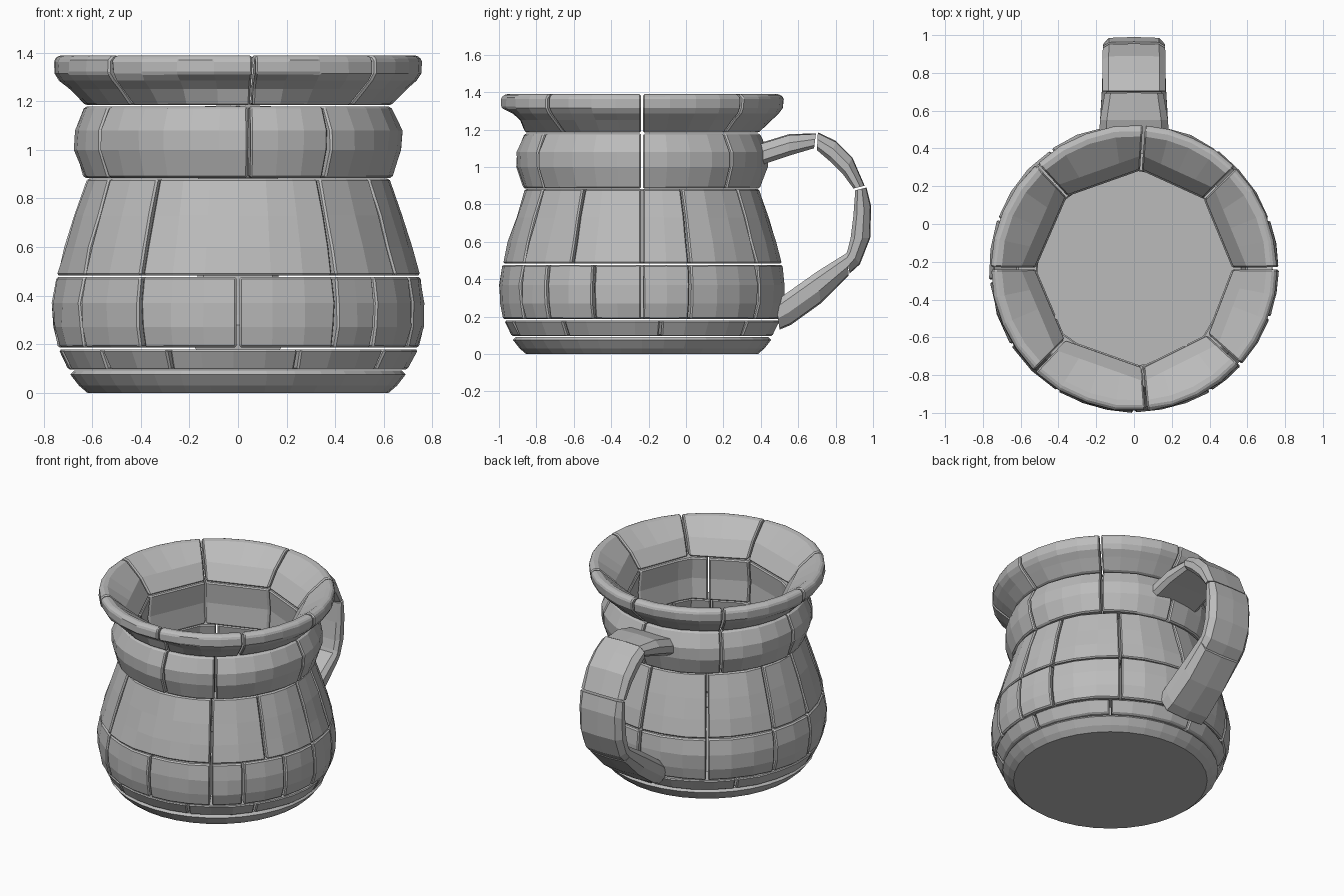
import bpy, bmesh, math, random
from mathutils import Vector

random.seed(4)
cube = bpy.data.objects.get("Cube")
if cube:
    bpy.data.objects.remove(cube)

CENTRE_Y = -0.235
GAP = 0.006
OCT = [0, 45, 86, 133, 180, 226, 275, 318]

stone = bpy.data.materials.new("grey stone")
stone.use_nodes = True
grey = (0.5, 0.5, 0.5, 1)
stone.diffuse_color = grey
stone.node_tree.nodes["Principled BSDF"].inputs["Base Color"].default_value = grey


def skin(bm, rings):
    """Bridge closed section loops and cap both ends."""
    loops = [[bm.verts.new(p) for p in ring] for ring in rings]
    n = len(loops[0])
    for a, b in zip(loops, loops[1:]):
        for i in range(n):
            j = (i + 1) % n
            bm.faces.new((a[i], a[j], b[j], b[i]))
    bm.faces.new(loops[0][::-1])
    bm.faces.new(loops[-1])


def finish(name, bm, bevel=0.008):
    bmesh.ops.recalc_face_normals(bm, faces=bm.faces[:])
    mesh = bpy.data.meshes.new(name)
    bm.to_mesh(mesh)
    bm.free()
    mesh.materials.append(stone)
    ob = bpy.data.objects.new(name, mesh)
    bpy.context.collection.objects.link(ob)
    if bevel:
        mod = ob.modifiers.new("worn edges", "BEVEL")
        mod.width = bevel
        mod.segments = 1
        mod.limit_method = 'ANGLE'
        mod.angle_limit = math.radians(42)
    return ob


def polar(r, deg, z):
    a = math.radians(deg)
    return Vector((r * math.cos(a), CENTRE_Y + r * math.sin(a), z))


def octagon(deg):
    """Scale that flattens a circle into the eight-sided bore."""
    d = deg % 360
    ends = OCT + [360]
    for lo, hi in zip(ends, ends[1:]):
        if lo <= d <= hi:
            half = math.radians((hi - lo) / 2)
            return math.cos(half) / math.cos(math.radians(d - (lo + hi) / 2))


def front_lip(deg, r, z):
    """Undercut the rim below its lip at the front."""
    away = abs((deg - 270 + 180) % 360 - 180)
    if away < 32 and 1.2 < z < 1.3:
        return r - 0.05 * (1 - away / 32)
    return r


def course(name, joints, outer, inner, wobble=0.005, shape=None):
    """A ring of stones: outer profile upward, bore profile downward."""
    bm = bmesh.new()
    for a0, a1 in zip(joints, joints[1:] + [joints[0] + 360]):
        cut = math.degrees(GAP / 0.7)
        a0, a1 = a0 + cut, a1 - cut
        steps = max(2, round((a1 - a0) / 11))
        rings = []
        for k in range(steps + 1):
            a = a0 + (a1 - a0) * k / steps
            ring = []
            for r, z in outer:
                if shape:
                    r = shape(a, r, z)
                ring.append(polar(r + random.uniform(-wobble, wobble), a, z))
            for r, z in inner:
                s = octagon(a) if r < 0.65 else 1
                ring.append(polar(r * s, a, z))
            rings.append(ring)
        skin(bm, rings)
    return finish(name, bm)


# Solid foot, whose top is also the floor of the bowl
bm = bmesh.new()
skin(bm, [[polar(r, 360 * i / 36, z) for i in range(36)]
          for r, z in ((0.62, 0), (0.655, 0.03), (0.69, 0.075), (0.675, 0.092))])
finish("foot", bm, 0)

# Body courses
lower = [0, 20, 55, 90, 125, 160, 185, 212, 238, 270, 302, 318, 340]
upper = [0, 20, 55, 90, 125, 160, 185, 212, 238, 302, 330]
sill = [8, 50, 95, 140, 190, 220, 247, 290, 325]
course("sill_stones", sill, [(0.695, 0.095), (0.738, 0.178)],
       [(0.61, 0.178), (0.58, 0.095)])
course("lower_body_stones", lower,
       [(0.74, 0.186), (0.762, 0.27), (0.765, 0.37), (0.748, 0.477)],
       [(0.62, 0.477), (0.62, 0.186)])
course("upper_body_stones", upper,
       [(0.747, 0.483), (0.715, 0.6), (0.675, 0.73), (0.622, 0.882)],
       [(0.53, 0.882), (0.61, 0.483)])

# Collar and flared rim
course("collar_stones", [0, 45, 86, 133, 180, 212, 274, 304],
       [(0.632, 0.885), (0.672, 1.0), (0.674, 1.08), (0.63, 1.178)],
       [(0.52, 1.178), (0.535, 1.03), (0.52, 0.885)])
course("rim_stones", OCT,
       [(0.628, 1.184), (0.695, 1.25), (0.735, 1.285), (0.755, 1.315), (0.757, 1.37),
        (0.735, 1.39)],
       [(0.7, 1.385), (0.6, 1.29), (0.525, 1.184)], 0.004, front_lip)

# Handle: four curved stones, each given as (outer point, inner point, half width)
handle = {
    "handle_top": [((.37, 1.12), (.37, 1.0), .19), ((.55, 1.175), (.55, 1.06), .18),
                   ((.695, 1.18), (.685, 1.1), .155)],
    "handle_shoulder": [((.705, 1.185), (.70, 1.09), .168), ((.80, 1.14), (.77, 1.03), .168),
                        ((.89, 1.05), (.84, .96), .168), ((.955, .90), (.895, .885), .165)],
    "handle_back": [((.965, .89), (.905, .875), .165), ((.99, .79), (.895, .74), .165),
                    ((.985, .62), (.88, .62), .165), ((.93, .48), (.865, .56), .165),
                    ((.875, .43), (.855, .53), .165)],
    "handle_foot": [((.87, .42), (.86, .54), .165), ((.72, .27), (.70, .44), .17),
                    ((.56, .155), (.53, .32), .18), ((.5, .13), (.48, .28), .18)],
}
for name, stations in handle.items():
    bm = bmesh.new()
    rings = []
    for o, i, w in stations:
        out, inn = Vector((0, *o)), Vector((0, *i))
        section = [(-w, 0.6), (-0.8 * w, 0.95), (0, 1), (0.8 * w, 0.95), (w, 0.6),
                   (w, 0.2), (0.85 * w, 0), (-0.85 * w, 0), (-w, 0.2)]
        rings.append([inn.lerp(out, t) + Vector((x, 0, 0)) for x, t in section])
    skin(bm, rings)
    finish(name, bm, 0)
